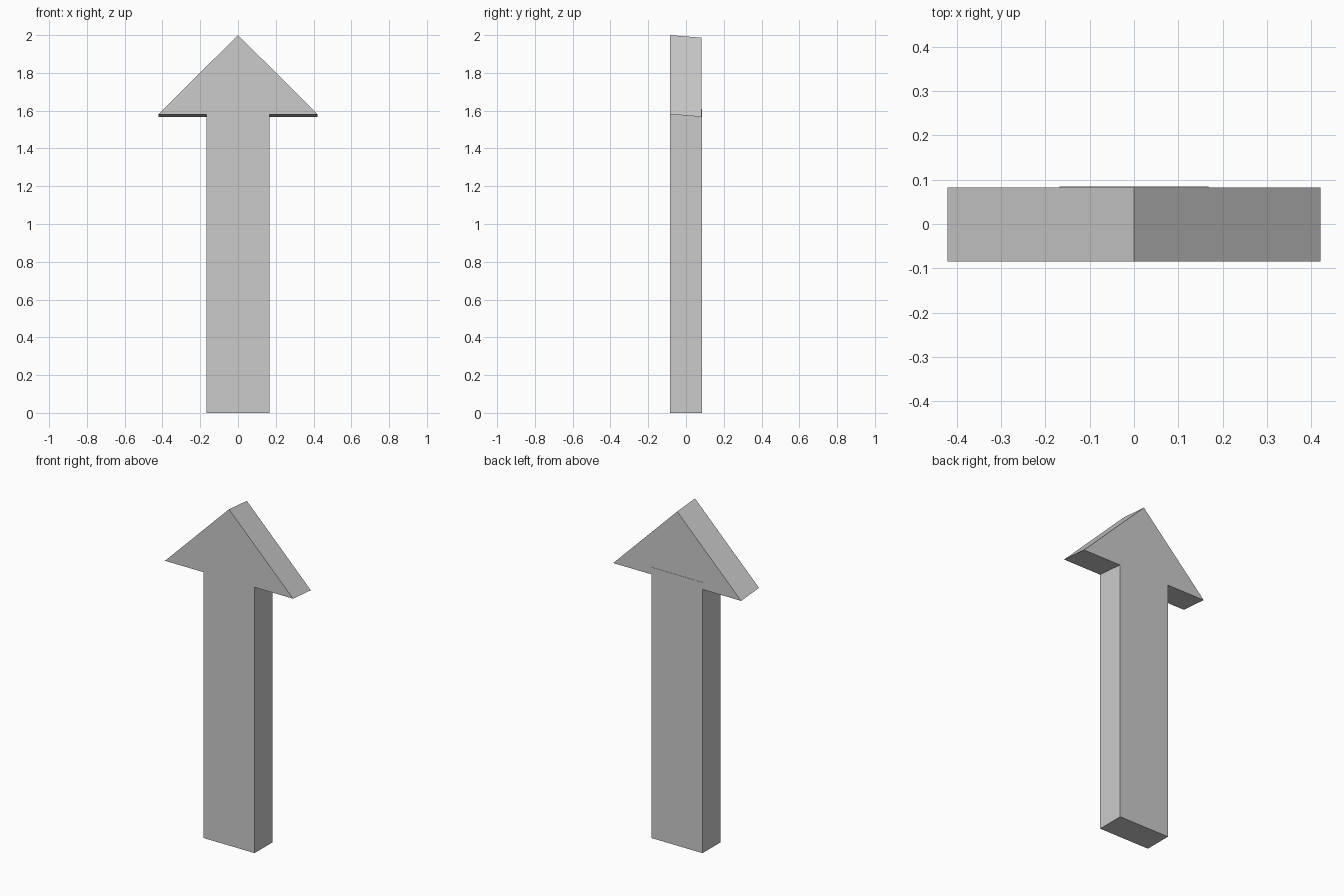
import bpy

if "Cube" in bpy.data.objects:
    bpy.data.objects.remove(bpy.data.objects["Cube"])


def prism(name, profile, y_front, y_back, back_drop=0.0):
    """Extrude an x-z outline from front to back, optionally sliding the back downwards."""
    n = len(profile)
    verts = [(x, y_front, z) for x, z in profile]
    verts += [(x, y_back, z - back_drop) for x, z in profile]
    faces = [tuple(range(n)), tuple(reversed(range(n, 2 * n)))]
    faces += [(i, i + n, (i + 1) % n + n, (i + 1) % n) for i in range(n)]
    mesh = bpy.data.meshes.new(name)
    mesh.from_pydata(verts, [], faces)
    mesh.update()
    obj = bpy.data.objects.new(name, mesh)
    bpy.context.collection.objects.link(obj)
    return obj


# Upright shaft, reaching a little way into the head
prism("shaft", [(-0.168, 0), (0.168, 0), (0.168, 1.61), (-0.168, 1.61)], -0.084, 0.0845)

# Triangular head, sloping slightly down towards the back
prism("arrow_head", [(-0.421, 1.581), (0.421, 1.581), (0, 2.0)], -0.0845, 0.083, back_drop=0.014)
